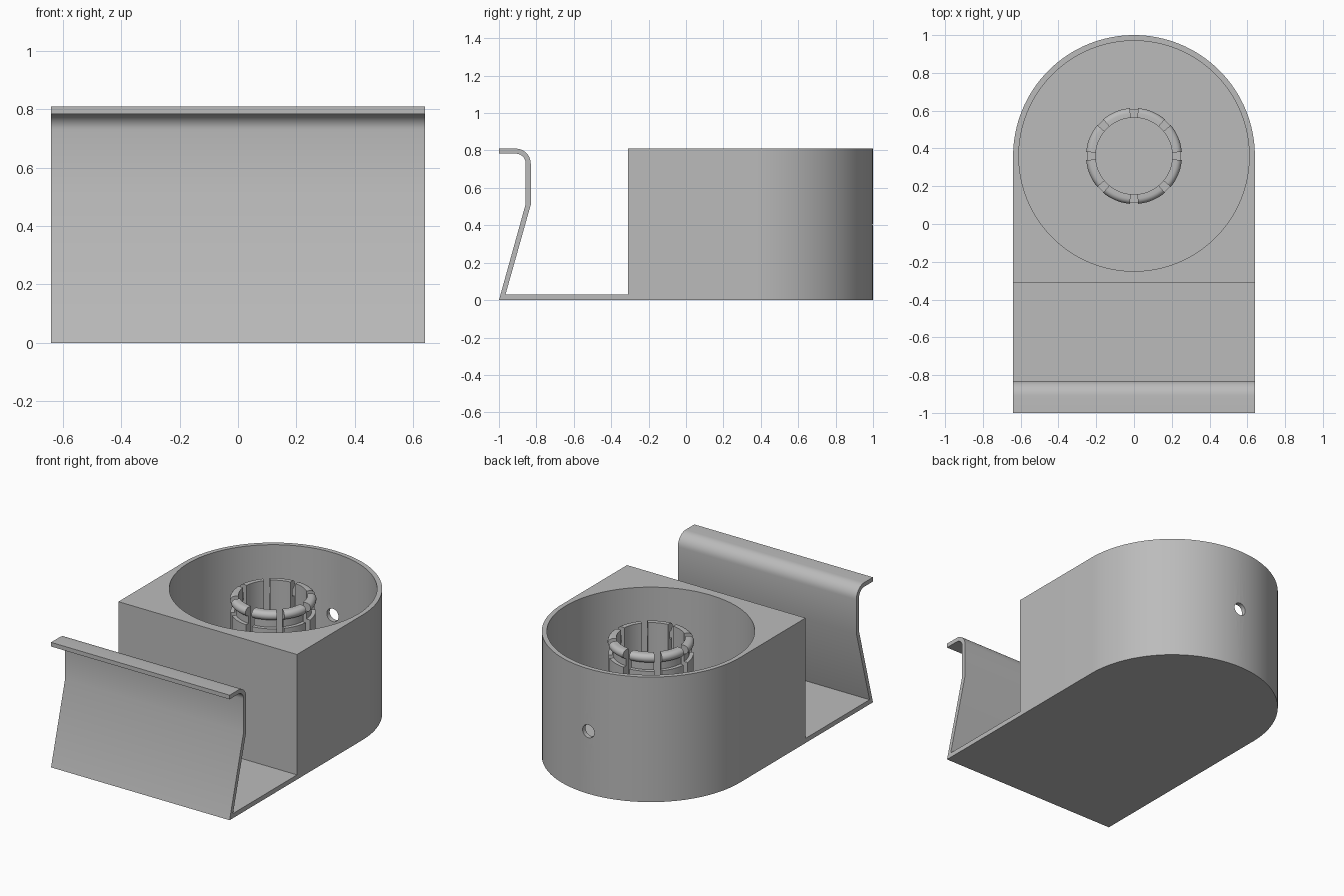
import bpy, bmesh
from math import sin, cos, pi, radians
from mathutils import Matrix, Vector

cube = bpy.data.objects.get("Cube")
if cube:
    bpy.data.objects.remove(cube, do_unlink=True)

W, H, T = 0.64, 0.81, 0.03      # half width, height, wall
CY, FRONT = 0.36, -0.31         # cup centre and front face of the housing

grey = bpy.data.materials.new("plain grey")
grey.use_nodes = True
colour = (0.5, 0.5, 0.5, 1)
grey.diffuse_color = colour
grey.node_tree.nodes["Principled BSDF"].inputs["Base Color"].default_value = colour


def finish(name, bm):
    bmesh.ops.recalc_face_normals(bm, faces=bm.faces)
    mesh = bpy.data.meshes.new(name)
    bm.to_mesh(mesh)
    bm.free()
    mesh.materials.append(grey)
    obj = bpy.data.objects.new(name, mesh)
    bpy.context.collection.objects.link(obj)
    return obj


def smooth(obj):
    bpy.ops.object.select_all(action="DESELECT")
    obj.select_set(True)
    bpy.context.view_layer.objects.active = obj
    bpy.ops.object.shade_smooth_by_angle(angle=radians(30))


def prism(name, points, vector):
    """Extrude a closed outline along a vector."""
    bm = bmesh.new()
    face = bm.faces.new([bm.verts.new(p) for p in points])
    new = bmesh.ops.extrude_face_region(bm, geom=[face])["geom"]
    bmesh.ops.translate(bm, vec=Vector(vector),
                        verts=[v for v in new if isinstance(v, bmesh.types.BMVert)])
    return finish(name, bm)


def cylinder(name, radius, depth, matrix, segments):
    bm = bmesh.new()
    bmesh.ops.create_cone(bm, cap_ends=True, segments=segments, radius1=radius,
                          radius2=radius, depth=depth, matrix=matrix)
    return finish(name, bm)


def cut(obj, cutter):
    mod = obj.modifiers.new("cut", "BOOLEAN")
    mod.operation, mod.solver, mod.object = "DIFFERENCE", "EXACT", cutter
    bpy.context.view_layer.objects.active = obj
    bpy.ops.object.modifier_apply(modifier=mod.name)
    bpy.data.objects.remove(cutter, do_unlink=True)


def arc(cx, cy, r, a0, a1, n):
    angles = [radians(a0 + (a1 - a0) * i / n) for i in range(n + 1)]
    return [(cx + r * cos(a), cy + r * sin(a)) for a in angles]


def revolve(bm, profile, a0, a1, steps):
    """Sweep an (r, z) outline about the cup axis; cap it when partial."""
    full = a1 - a0 >= 360
    rings = []
    for i in range(steps if full else steps + 1):
        a = radians(a0 + (a1 - a0) * i / steps)
        rings.append([bm.verts.new((r * cos(a), CY + r * sin(a), z)) for r, z in profile])
    n = len(profile)
    for i in range(steps):
        p, q = rings[i], rings[(i + 1) % len(rings)]
        for j in range(n):
            k = (j + 1) % n
            bm.faces.new((p[j], p[k], q[k], q[j]))
    if not full:
        bm.faces.new(rings[0])
        bm.faces.new(rings[-1])


# Housing: rounded block with a deep round cup and a small hole in the back
outline = [(-W, FRONT), (W, FRONT)] + arc(0, CY, W, 0, 180, 64)
housing = prism("housing", [(x, y, 0) for x, y in outline], (0, 0, H))
cut(housing, cylinder("cup_cutter", W - T, 2 * (H - T),
                      Matrix.Translation((0, CY, H)), 128))
cut(housing, cylinder("hole_cutter", 0.042, 0.3,
                      Matrix.Translation((0, 1, H / 2)) @ Matrix.Rotation(pi / 2, 4, "X"), 32))
smooth(housing)

# Base plate rising into a bent front hook
side = [(FRONT, 0), (FRONT, T), (-0.965, T), (-0.83, 0.51)]
side += arc(-0.91, H - 0.08, 0.08, 0, 90, 10)
side += [(-1, H), (-1, H - 0.027)]
side += arc(-0.91, H - 0.08, 0.053, 90, 0, 10)
side += [(-0.857, 0.515), (-1, 0)]
hook = prism("front_hook", [(-W, y, z) for y, z in side], (2 * W, 0, 0))
smooth(hook)

# Snap collar: solid lower tube, then eight fingers with a rounded bead
INNER, OUTER, NECK = 0.203, 0.25, 0.226
SLOT, LEDGE = 0.35, 0.665
bm = bmesh.new()
revolve(bm, [(INNER, T), (OUTER, T), (OUTER, SLOT), (INNER, SLOT)], 0, 360, 96)
smooth(finish("collar_base", bm))

finger = [(INNER, SLOT), (OUTER, SLOT), (OUTER, LEDGE), (NECK, LEDGE)]
finger += arc(NECK, 0.742, 0.028, -90, 90, 10) + [(INNER, 0.77)]
bm = bmesh.new()
for i in range(8):
    revolve(bm, finger, i * 45 + 5, i * 45 + 40, 10)
smooth(finish("collar_fingers", bm))
